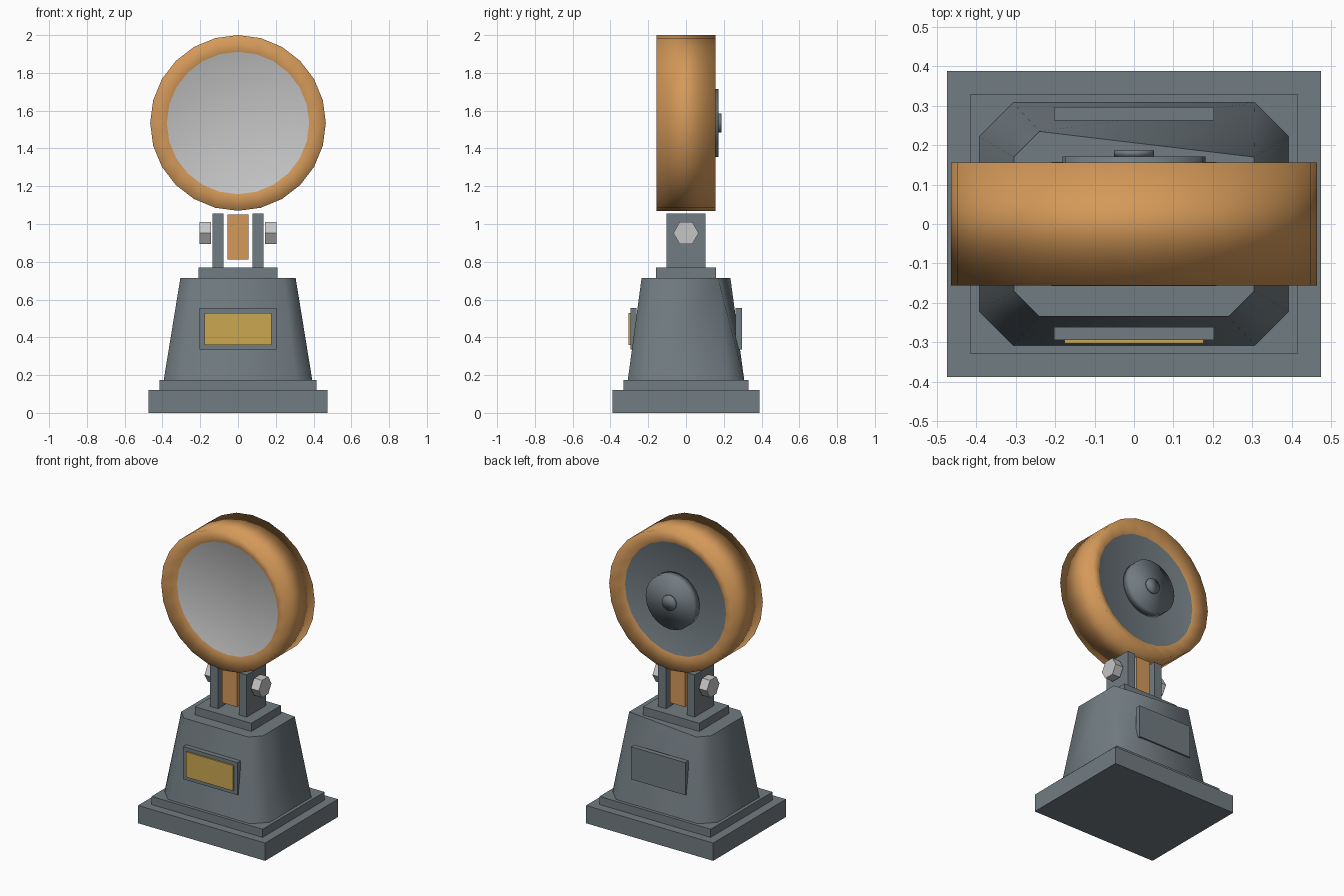
import bpy, bmesh, math

if "Cube" in bpy.data.objects:
    bpy.data.objects.remove(bpy.data.objects["Cube"])


def material(name, rgb):
    m = bpy.data.materials.new(name)
    m.diffuse_color = (*rgb, 1)
    m.use_nodes = True
    m.node_tree.nodes["Principled BSDF"].inputs["Base Color"].default_value = m.diffuse_color
    return m


GREY = material("slate_grey", (0.165, 0.2, 0.22))
COPPER = material("copper_orange", (0.66, 0.32, 0.1))
GOLD = material("brass_gold", (0.6, 0.39, 0.08))
SILVER = material("light_silver", (0.56, 0.56, 0.56))


def finish(name, bm, mats, angle=None):
    bmesh.ops.recalc_face_normals(bm, faces=bm.faces)
    me = bpy.data.meshes.new(name)
    bm.to_mesh(me)
    bm.free()
    for m in mats:
        me.materials.append(m)
    if angle is not None:
        me.polygons.foreach_set("use_smooth", [True] * len(me.polygons))
        me.set_sharp_from_angle(angle=math.radians(angle))
    ob = bpy.data.objects.new(name, me)
    bpy.context.collection.objects.link(ob)
    return ob


def box(name, x, y, z, mat):
    """Box from (min, max) ranges."""
    bm = bmesh.new()
    bmesh.ops.create_cube(bm, size=1)
    for v in bm.verts:
        v.co = [r[0] + (c + 0.5) * (r[1] - r[0]) for c, r in zip(v.co, (x, y, z))]
    return finish(name, bm, [mat])


def loft(bm, rings):
    """Bridge equal-length point rings and cap both ends."""
    rings = [[bm.verts.new(p) for p in r] for r in rings]
    n = len(rings[0])
    for a, b in zip(rings, rings[1:]):
        for i in range(n):
            j = (i + 1) % n
            bm.faces.new((a[i], a[j], b[j], b[i]))
    return bm.faces.new(rings[0]), bm.faces.new(rings[-1]), rings


def circle(axis, r, d, n, zc):
    pts = []
    for i in range(n):
        a = math.tau * i / n
        u, z = r * math.cos(a), zc + r * math.sin(a)
        pts.append((u, d, z) if axis == 'y' else (d, u, z))
    return pts


def disc(name, axis, r, d0, d1, n, zc, mat, angle=None):
    bm = bmesh.new()
    loft(bm, [circle(axis, r, d, n, zc) for d in (d0, d1)])
    return finish(name, bm, [mat], angle)


# Stepped base
box("base_slab", (-0.475, 0.475), (-0.388, 0.388), (0, 0.12), GREY)
box("base_step", (-0.415, 0.415), (-0.33, 0.33), (0.12, 0.175), GREY)


# Tapered pedestal with chamfered corners
def octagon(x, y, c, z):
    return [(x, -y + c, z), (x, y - c, z), (x - c, y, z), (-x + c, y, z),
            (-x, y - c, z), (-x, -y + c, z), (-x + c, -y, z), (x - c, -y, z)]


bm = bmesh.new()
_, _, rings = loft(bm, [octagon(0.393, 0.308, 0.086, 0.175),
                        octagon(0.305, 0.235, 0.065, 0.715)])
# the back right top corner is cut away, leaving a diagonal facet on the back
top = rings[1]
bmesh.ops.weld_verts(bm, targetmap={top[2]: top[1]})
back = next(f for f in bm.faces if rings[0][2] in f.verts and top[3] in f.verts)
bmesh.utils.face_split(back, rings[0][2], top[3])
finish("pedestal", bm, [GREY], 50)

# Plaques on front and back
box("front_plaque_frame", (-0.203, 0.203), (-0.295, -0.262), (0.335, 0.555), GREY)
box("front_plaque_plate", (-0.177, 0.177), (-0.304, -0.295), (0.36, 0.53), GOLD)
box("back_plaque", (-0.203, 0.203), (0.263, 0.297), (0.335, 0.555), GREY)

# Bracket with tongue and bolts
box("bracket_foot", (-0.21, 0.21), (-0.158, 0.158), (0.715, 0.77), GREY)
box("tongue", (-0.055, 0.055), (-0.09, 0.09), (0.812, 1.05), COPPER)
for side, s in (("left", -1), ("right", 1)):
    box(side + "_bracket_plate", sorted((s * 0.078, s * 0.136)), (-0.102, 0.102),
        (0.77, 1.055), GREY)
    disc(side + "_bolt", 'x', 0.067, s * 0.143, s * 0.203, 6, 0.952, SILVER)

# Round head: dished rim with a silver front face and a grey back face
ZC = 1.535
bm = bmesh.new()
front, rear, _ = loft(bm, [circle('y', r, y, 24, ZC) for r, y in
                           ((0.377, -0.112), (0.465, -0.156), (0.465, 0.156), (0.377, 0.112))])
front.material_index, rear.material_index = 1, 2
finish("lamp_head", bm, [COPPER, SILVER, GREY], 180)

# Boss and knob on the back
disc("back_boss", 'y', 0.181, 0.112, 0.172, 24, ZC, GREY, 180)
disc("back_knob", 'y', 0.051, 0.172, 0.187, 16, ZC, GREY, 180)
